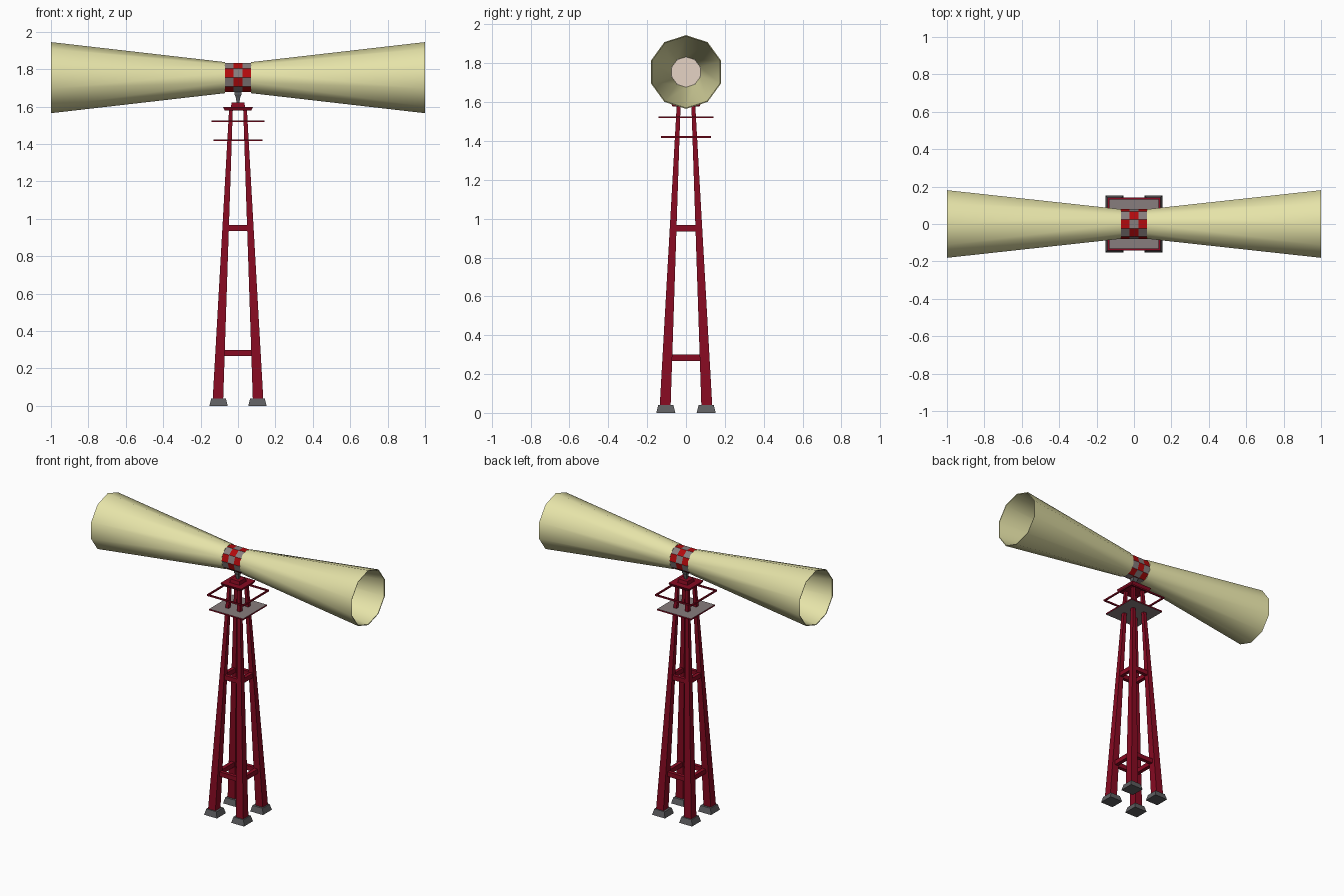
import bpy, bmesh, math

if "Cube" in bpy.data.objects:
    bpy.data.objects.remove(bpy.data.objects["Cube"])


def srgb(*c):
    return [v / 12.92 if v <= 0.04045 else ((v + 0.055) / 1.055) ** 2.4 for v in c] + [1]


def mat(name, *c):
    m = bpy.data.materials.new(name)
    m.diffuse_color = srgb(*c)
    m.use_nodes = True
    m.node_tree.nodes["Principled BSDF"].inputs["Base Color"].default_value = m.diffuse_color
    return m


CRIMSON = mat("crimson_paint", 0.53, 0.04, 0.13)
RED = mat("checker_red", 0.70, 0.04, 0.05)
GREY = mat("warm_grey", 0.53, 0.49, 0.49)
DARK = mat("dark_grey", 0.37, 0.37, 0.38)
BEAM = mat("pale_yellow_beam", 0.90, 0.89, 0.66)
LENS = mat("cream_lens", 0.90, 0.83, 0.77)

LAMP_Z, LAMP_R, LAMP_X = 1.755, 0.081, 0.069


def finish(name, bm, mats):
    bmesh.ops.recalc_face_normals(bm, faces=bm.faces)
    me = bpy.data.meshes.new(name)
    bm.to_mesh(me)
    bm.free()
    for m in mats:
        me.materials.append(m)
    ob = bpy.data.objects.new(name, me)
    bpy.context.collection.objects.link(ob)
    return ob


def loft(bm, rings, caps=True):
    """Skin a list of equally long point rings."""
    vs = [[bm.verts.new(p) for p in r] for r in rings]
    n = len(vs[0])
    for a, b in zip(vs, vs[1:]):
        for i in range(n):
            bm.faces.new((a[i], a[(i + 1) % n], b[(i + 1) % n], b[i]))
    if caps:
        bm.faces.new(vs[0])
        bm.faces.new(vs[-1])


def rect(cx, cy, hx, hy, z):
    return [(cx + sx * hx, cy + sy * hy, z) for sx, sy in ((-1, -1), (1, -1), (1, 1), (-1, 1))]


def block(name, m, *sections):
    """Stack of rectangles (cx, cy, hx, hy, z)."""
    bm = bmesh.new()
    loft(bm, [rect(*s) for s in sections])
    return finish(name, bm, [m])


def square_frame(name, m, outer, width, z0, z1):
    """Four bars in a square."""
    inner = outer - width
    bm = bmesh.new()
    r = [rect(0, 0, h, h, z) for h, z in ((outer, z0), (outer, z1), (inner, z1), (inner, z0))]
    loft(bm, r + [r[0]], caps=False)
    bmesh.ops.remove_doubles(bm, verts=bm.verts, dist=1e-5)
    return finish(name, bm, [m])


def ring_x(x, r, start, n=10):
    return [(x, r * math.cos(start + i * math.tau / n),
             LAMP_Z + r * math.sin(start + i * math.tau / n)) for i in range(n)]


# Four tapered legs on footings
for sx in (-1, 1):
    for sy in (-1, 1):
        tag = ("left" if sx < 0 else "right") + ("_front" if sy < 0 else "_back")
        block("footing_" + tag, DARK,
              (sx * 0.104, sy * 0.104, 0.049, 0.049, 0), (sx * 0.104, sy * 0.104, 0.039, 0.039, 0.04))
        block("leg_" + tag, CRIMSON,
              (sx * 0.107, sy * 0.107, 0.028, 0.028, 0.04), (sx * 0.038, sy * 0.038, 0.010, 0.010, 1.58))

# Cross brace frames
square_frame("lower_brace", CRIMSON, 0.102, 0.026, 0.268, 0.30)
square_frame("upper_brace", CRIMSON, 0.079, 0.024, 0.935, 0.967)

# Service platform: grey deck with crimson edge
deck = block("platform", GREY, (0, 0, 0.13, 0.13, 1.415), (0, 0, 0.13, 0.13, 1.425))
deck.data.materials.append(CRIMSON)
for p in deck.data.polygons:
    p.material_index = int(abs(p.normal.z) < 0.5)
square_frame("guard_rail", CRIMSON, 0.141, 0.01, 1.517, 1.527)

# Stepped tower cap and lamp post
block("cap_plate", CRIMSON, (0, 0, 0.07, 0.07, 1.578), (0, 0, 0.08, 0.08, 1.598))
block("cap_block", CRIMSON, (0, 0, 0.038, 0.038, 1.598), (0, 0, 0.034, 0.034, 1.622))
block("lamp_post", DARK, (0, 0, 0.008, 0.008, 1.622), (0, 0, 0.012, 0.012, 1.65),
      (0, 0, 0.018, 0.018, 1.665), (0, 0, 0.018, 0.018, 1.685))

# Chequered ten-sided lamp drum with lens ends
bm = bmesh.new()
xs = [-LAMP_X + i * LAMP_X * 2 / 3 for i in range(4)]
loft(bm, [ring_x(x, LAMP_R, 0) for x in xs])
lamp = finish("lamp_drum", bm, [GREY, RED, LENS])
for p in lamp.data.polygons:
    c = p.center
    if abs(p.normal.x) > 0.5:
        p.material_index = 2
    else:
        facet = int((math.atan2(c.z - LAMP_Z, c.y) % math.tau) / (math.tau / 10))
        column = round((c.x + LAMP_X) / (LAMP_X * 2 / 3) - 0.5)
        p.material_index = (facet + column + 1) % 2

# Light beams: open thin-walled cones
for side, s in (("left", -1), ("right", 1)):
    bm = bmesh.new()
    start = math.pi / 2
    loft(bm, [ring_x(s * LAMP_X, 0.078, start), ring_x(s * LAMP_X, 0.083, start),
              ring_x(s, 0.19, start), ring_x(s * 0.999, 0.185, start),
              ring_x(s * LAMP_X, 0.078, start)], caps=False)
    bmesh.ops.remove_doubles(bm, verts=bm.verts, dist=1e-5)
    beam = finish("light_beam_" + side, bm, [BEAM])
    bpy.context.view_layer.objects.active = beam
    bpy.ops.object.select_all(action='DESELECT')
    beam.select_set(True)
    bpy.ops.object.shade_smooth_by_angle(angle=math.radians(50))
